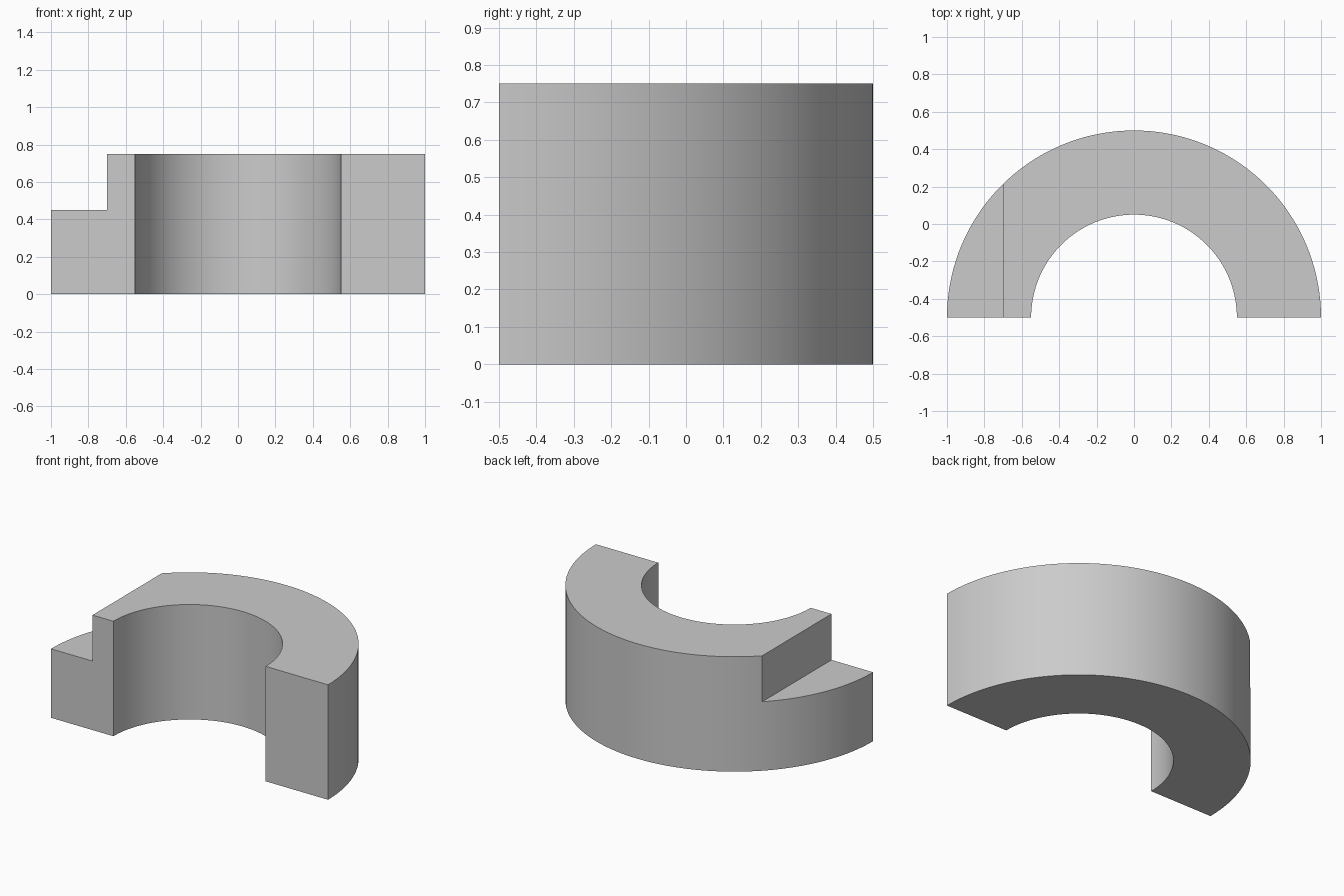
import bpy
import bmesh
from math import cos, sin, pi, radians

OUTER, INNER, HEIGHT = 1.0, 0.55, 0.75
CENTRE_Y = -0.5
STEP_X, STEP_Z = -0.7, 0.45
SEGMENTS = 72

if "Cube" in bpy.data.objects:
    bpy.data.objects.remove(bpy.data.objects["Cube"], do_unlink=True)

grey = bpy.data.materials.new("plain_grey")
grey.use_nodes = True
colour = (0.6, 0.6, 0.6, 1.0)
grey.diffuse_color = colour
grey.node_tree.nodes["Principled BSDF"].inputs["Base Color"].default_value = colour


def arc(radius):
    """Half circle from +x round the back to -x."""
    angles = [pi * i / SEGMENTS for i in range(SEGMENTS + 1)]
    return [(radius * cos(a), CENTRE_Y + radius * sin(a)) for a in angles]


def prism(name, outline, bottom, top):
    """Extrude a flat outline upwards into a closed solid."""
    bm = bmesh.new()
    base = bm.faces.new([bm.verts.new((x, y, bottom)) for x, y in outline])
    made = bmesh.ops.extrude_face_region(bm, geom=[base])["geom"]
    verts = [v for v in made if isinstance(v, bmesh.types.BMVert)]
    bmesh.ops.translate(bm, verts=verts, vec=(0, 0, top - bottom))
    bmesh.ops.recalc_face_normals(bm, faces=bm.faces)
    mesh = bpy.data.meshes.new(name)
    bm.to_mesh(mesh)
    bm.free()
    mesh.materials.append(grey)
    obj = bpy.data.objects.new(name, mesh)
    bpy.context.collection.objects.link(obj)
    return obj


# Half ring body
ring = prism("half_ring", arc(OUTER) + arc(INNER)[::-1], 0, HEIGHT)

# Cutter for the lowered step at the right end
box = [(-1.2, -0.7), (STEP_X, -0.7), (STEP_X, 0.7), (-1.2, 0.7)]
cutter = prism("step_cutter", box, STEP_Z, HEIGHT + 0.2)
cutter.hide_render = True

bpy.ops.object.select_all(action="DESELECT")
ring.select_set(True)
bpy.context.view_layer.objects.active = ring
notch = ring.modifiers.new("step", "BOOLEAN")
notch.operation = "DIFFERENCE"
notch.solver = "EXACT"
notch.object = cutter
bpy.ops.object.modifier_apply(modifier=notch.name)
bpy.data.objects.remove(cutter, do_unlink=True)

# Smooth curved walls, crisp edges
bpy.ops.object.shade_smooth_by_angle(angle=radians(30))
